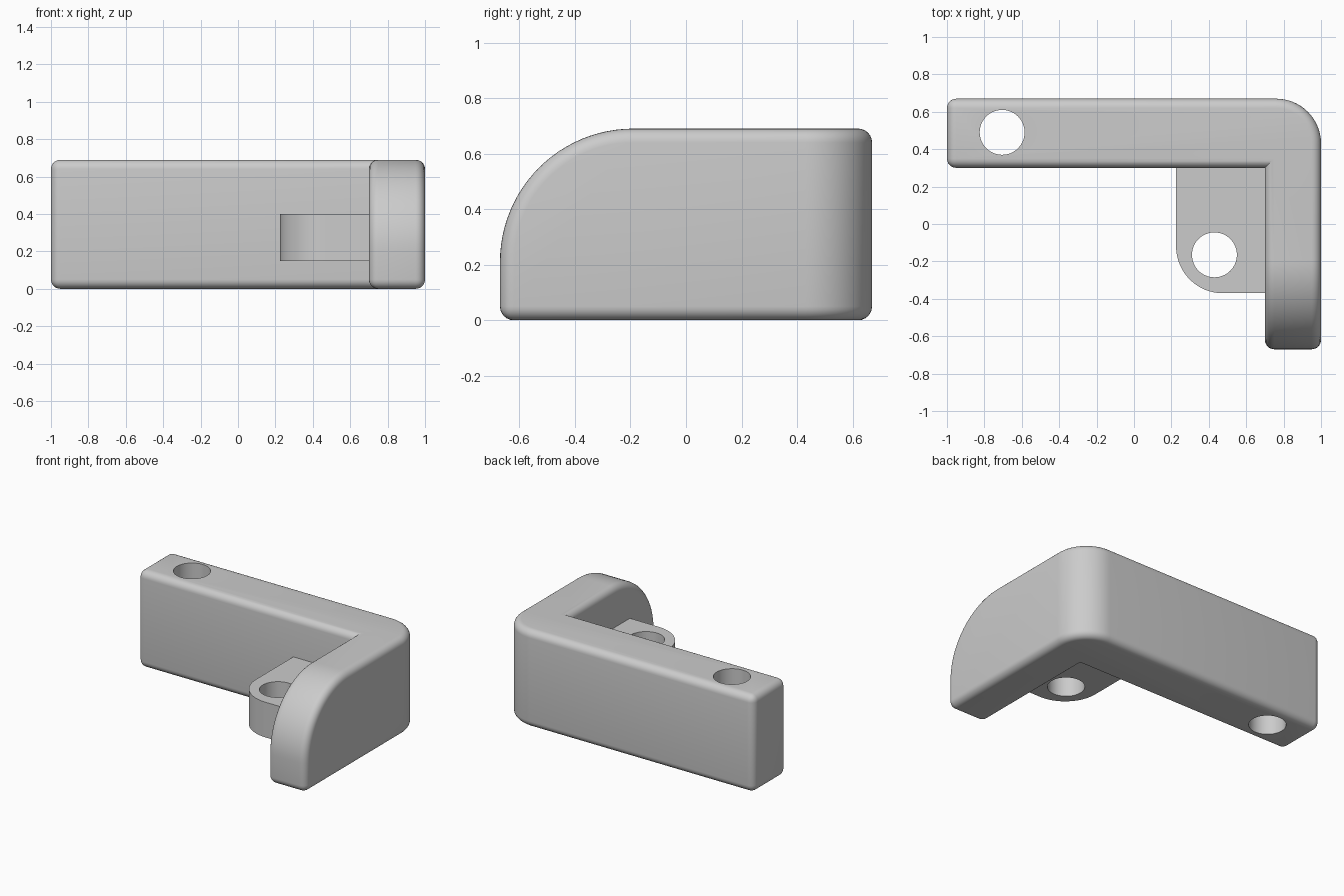
import bpy, bmesh, math
from mathutils import Vector

cube = bpy.data.objects.get("Cube")
if cube:
    bpy.data.objects.remove(cube, do_unlink=True)

grey = bpy.data.materials.new("plain grey")
grey.use_nodes = True
colour = (0.6, 0.6, 0.6, 1)
grey.diffuse_color = colour
grey.node_tree.nodes["Principled BSDF"].inputs["Base Color"].default_value = colour


def prism(outline, z0, z1):
    """Extrude a counter-clockwise plan outline from z0 to z1."""
    bm = bmesh.new()
    face = bm.faces.new([bm.verts.new((x, y, z0)) for x, y in outline])
    top = bmesh.ops.extrude_face_region(bm, geom=[face])["geom"]
    verts = [v for v in top if isinstance(v, bmesh.types.BMVert)]
    bmesh.ops.translate(bm, verts=verts, vec=(0, 0, z1 - z0))
    bmesh.ops.recalc_face_normals(bm, faces=bm.faces[:])
    return bm


def round_edges(bm, edges, radius, segments):
    bmesh.ops.bevel(bm, geom=edges, offset=radius, offset_type='OFFSET',
                    segments=segments, profile=0.5, affect='EDGES', clamp_overlap=False)


def edge_at(bm, point):
    """The edge whose midpoint is nearest to the point."""
    target = Vector(point)
    return min(bm.edges, key=lambda e: ((e.verts[0].co + e.verts[1].co) / 2 - target).length)


def finish(bm, name, hole):
    """Turn the mesh into an object and drill a vertical hole through it."""
    bmesh.ops.recalc_face_normals(bm, faces=bm.faces[:])
    mesh = bpy.data.meshes.new(name)
    bm.to_mesh(mesh)
    bm.free()
    mesh.materials.append(grey)
    obj = bpy.data.objects.new(name, mesh)
    bpy.context.collection.objects.link(obj)

    bpy.ops.mesh.primitive_cylinder_add(vertices=64, radius=0.12, depth=3, location=(*hole, 0))
    cutter = bpy.context.object
    cutter.name = name + "_hole_cutter"
    cutter.data.materials.append(grey)
    cutter.hide_render = True
    cut = obj.modifiers.new("hole", 'BOOLEAN')
    cut.operation, cut.solver, cut.object = 'DIFFERENCE', 'EXACT', cutter

    bpy.ops.object.select_all(action='DESELECT')
    obj.select_set(True)
    bpy.context.view_layer.objects.active = obj
    bpy.ops.object.modifier_apply(modifier=cut.name)
    bpy.data.objects.remove(cutter, do_unlink=True)
    bpy.ops.object.shade_smooth_by_angle(angle=math.radians(30))


# Angled body: long rear arm and a shorter arm running forward
H, Y = 0.69, 0.67
body = prism([(-1, 0.3), (0.7, 0.3), (0.7, -Y), (1, -Y), (1, Y), (-1, Y)], 0, H)
round_edges(body, [edge_at(body, (1, Y, H / 2))], 0.24, 16)
round_edges(body, [edge_at(body, (0.85, -Y, H))], 0.48, 24)
body.normal_update()
sharp = [e for e in body.edges if e.calc_face_angle_signed(0) > math.radians(30)]
round_edges(body, sharp, 0.05, 6)
finish(body, "angled_body", (-0.705, 0.49))

# Mounting tab in the inside corner
tab = prism([(0.225, -0.37), (0.705, -0.37), (0.705, 0.305), (0.225, 0.305)], 0.15, 0.4)
round_edges(tab, [edge_at(tab, (0.225, -0.37, 0.275))], 0.25, 16)
finish(tab, "mounting_tab", (0.43, -0.165))
